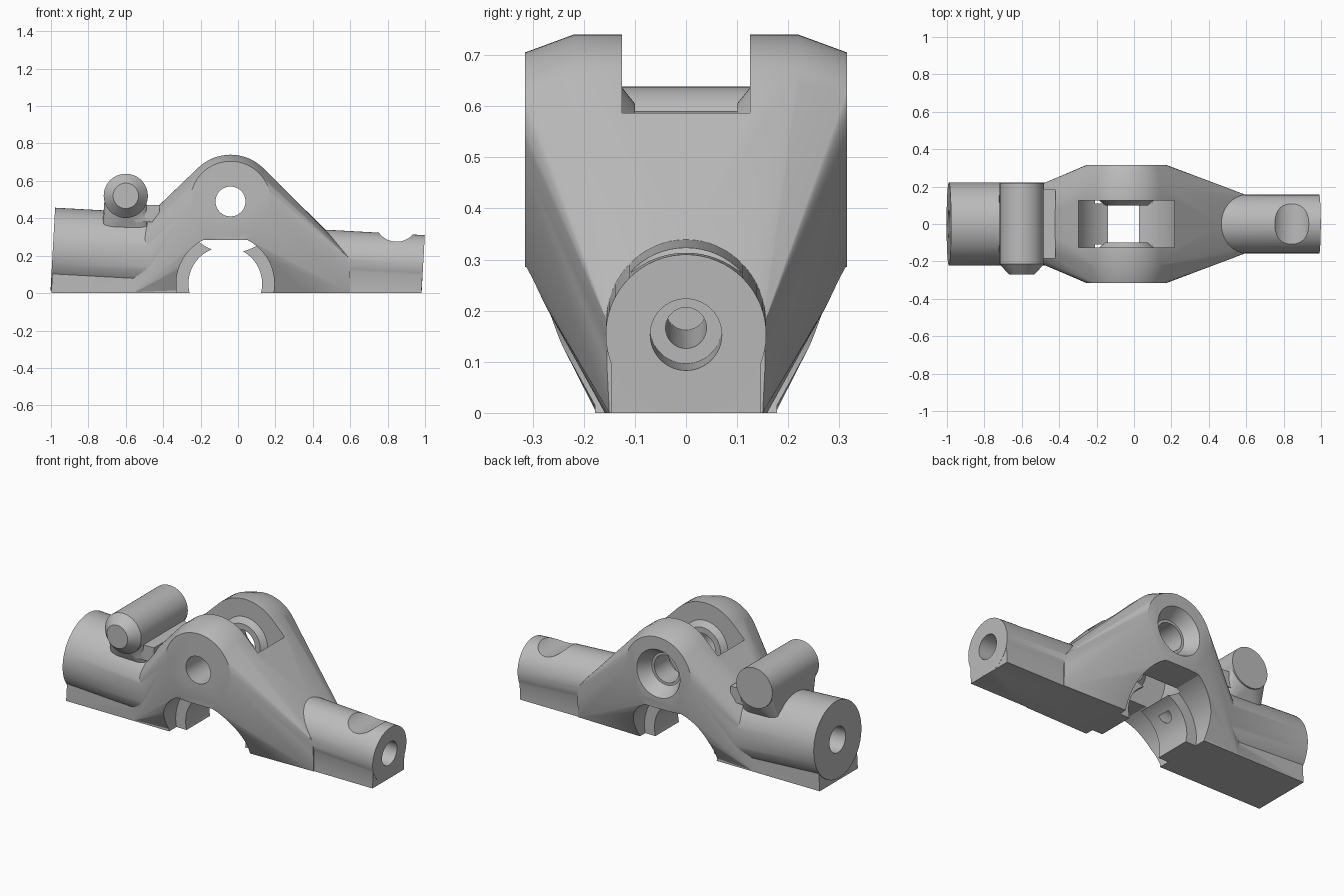
import bpy, bmesh, math
from mathutils import Vector

cube = bpy.data.objects.get("Cube")
if cube:
    bpy.data.objects.remove(cube, do_unlink=True)

grey = bpy.data.materials.new("plain_grey")
grey.use_nodes = True
COLOUR = (0.5, 0.5, 0.5, 1)
grey.diffuse_color = COLOUR
grey.node_tree.nodes["Principled BSDF"].inputs["Base Color"].default_value = COLOUR


def finish(name, bm):
    bmesh.ops.recalc_face_normals(bm, faces=bm.faces)
    mesh = bpy.data.meshes.new(name)
    bm.to_mesh(mesh)
    bm.free()
    mesh.materials.append(grey)
    ob = bpy.data.objects.new(name, mesh)
    bpy.context.collection.objects.link(ob)
    return ob


def rod(name, start, end, r0, r1=None, sides=64):
    """Cylinder or cone between two points."""
    a, b = Vector(start), Vector(end)
    bm = bmesh.new()
    bmesh.ops.create_cone(bm, cap_ends=True, segments=sides, radius1=r0,
                          radius2=r0 if r1 is None else r1, depth=(b - a).length)
    turn = (b - a).to_track_quat('Z', 'Y').to_matrix().to_4x4()
    bmesh.ops.transform(bm, matrix=turn, verts=bm.verts)
    bmesh.ops.translate(bm, vec=(a + b) / 2, verts=bm.verts)
    return finish(name, bm)


def hull(name, points):
    bm = bmesh.new()
    for p in points:
        bm.verts.new(p)
    res = bmesh.ops.convex_hull(bm, input=bm.verts)
    loose = {v for v in res["geom_interior"] if isinstance(v, bmesh.types.BMVert)}
    bmesh.ops.delete(bm, geom=list(loose), context='VERTS')
    bmesh.ops.dissolve_limit(bm, angle_limit=0.002, verts=bm.verts, edges=bm.edges)
    return finish(name, bm)


def box_points(x0, x1, y, z0, z1):
    return [(px, s * y, pz) for px in (x0, x1) for s in (-1, 1) for pz in (z0, z1)]


def ring(x, y, z, r, n=64):
    """Circle facing y."""
    return [(x + r * math.cos(math.tau * i / n), y, z + r * math.sin(math.tau * i / n))
            for i in range(n)]


def combine(target, other, operation):
    mod = target.modifiers.new(operation.lower(), 'BOOLEAN')
    mod.operation, mod.object, mod.solver = operation, other, 'EXACT'
    bpy.ops.object.select_all(action='DESELECT')
    bpy.context.view_layer.objects.active = target
    target.select_set(True)
    bpy.ops.object.modifier_apply(modifier=mod.name)
    bpy.data.objects.remove(other, do_unlink=True)


PX, PZ = -0.04, 0.49        # pivot axis
AX, AZ = -0.068, 0.05       # lower arch axis
SLOPE = 0.055               # tilt of the two sockets


def left_axis(x):
    return (x, 0, 0.235 - SLOPE * (x + 0.99))


def right_axis(x):
    return (x, 0, 0.153 - SLOPE * (x - 0.99))


# Body: chamfered pivot drum flowing into both legs
pts = []
for s in (-1, 1):
    pts += ring(PX, s * 0.22, PZ, 0.25) + ring(PX, s * 0.315, PZ, 0.215)
    pts += [(-0.56, s * 0.175, 0), (0.6, s * 0.15, 0), (0.6, s * 0.155, 0.1)]
for i in range(25):
    a = math.pi * i / 24
    c, s = math.cos(a), math.sin(a)
    pts.append((-0.56 + 0.05 * s, 0.185 * c, 0.2 + 0.185 * s))
    pts.append((0.6 - 0.13 * s, 0.155 * c, 0.18 + 0.156 * s))
body = hull("pivot_bracket", pts)

# Sockets, foot bars, cross barrel with neck and lip
parts = [
    rod("left_socket", left_axis(-0.99), left_axis(-0.45), 0.222),
    rod("right_socket", right_axis(0.99), right_axis(0.4), 0.157),
    hull("left_foot", box_points(-0.99, -0.3, 0.178, -0.03, 0.15) +
         [(-1.0, s * 0.178, -0.03) for s in (-1, 1)]),
    hull("right_foot", box_points(0.15, 0.98, 0.146, -0.03, 0.12) +
         [(0.986, s * 0.146, 0.12) for s in (-1, 1)]),
    hull("cross_barrel", ring(-0.6, -0.27, 0.52, 0.068) +
         ring(-0.6, -0.215, 0.52, 0.118) + ring(-0.6, 0.22, 0.52, 0.118)),
    hull("barrel_neck", ring(-0.6, -0.2, 0.52, 0.112) + ring(-0.6, 0.215, 0.52, 0.112) +
         box_points(-0.722, -0.49, 0.14, 0.28, 0.39)),
    hull("neck_lip", box_points(-0.56, -0.42, 0.185, 0.38, 0.47)),
]
for part in parts:
    combine(body, part, 'UNION')

# Underside, wheel slot and stepped arch
cuts = [
    hull("floor_cut", box_points(-1.2, 1.2, 0.5, -0.2, 0)),
    rod("slot_cut", (PX, -0.125, PZ), (PX, 0.125, PZ), 0.275, sides=96),
    rod("arch_cut", (AX, -0.5, AZ), (AX, 0.5, AZ), 0.197, sides=96),
]
for s in (-1, 1):
    cuts.append(hull("arch_step_cut", [(x, y, min(z, 0.285)) for y in (s * 0.11, s * 0.5)
                                       for x, _, z in ring(AX, 0, AZ, 0.262, 96)]))
for cut in cuts:
    combine(body, cut, 'DIFFERENCE')

# Conical bosses inside the slot
for s in (-1, 1):
    combine(body, rod("pivot_boss", (PX, s * 0.14, PZ), (PX, s * 0.1, PZ), 0.165, 0.115), 'UNION')

# Pivot bore with countersink, end bores and top scallop
bores = [
    rod("pivot_bore", (PX, -0.5, PZ), (PX, 0.5, PZ), 0.08),
    rod("countersink", (PX, 0.24, PZ), (PX, 0.33, PZ), 0.095, 0.15),
    rod("left_bore", left_axis(-1.1), left_axis(-0.7), 0.075),
    rod("left_inner_bore", left_axis(-0.8), left_axis(-0.2), 0.04),
    rod("right_bore", right_axis(1.1), right_axis(0.75), 0.07),
    rod("right_inner_bore", right_axis(0.8), right_axis(0.1), 0.04),
    rod("scallop", (0.848, -0.4, 0.393), (0.848, 0.4, 0.393), 0.118),
]
for bore in bores:
    combine(body, bore, 'DIFFERENCE')

bpy.ops.object.select_all(action='DESELECT')
body.select_set(True)
bpy.context.view_layer.objects.active = body
bpy.ops.object.shade_smooth_by_angle(angle=math.radians(25))
